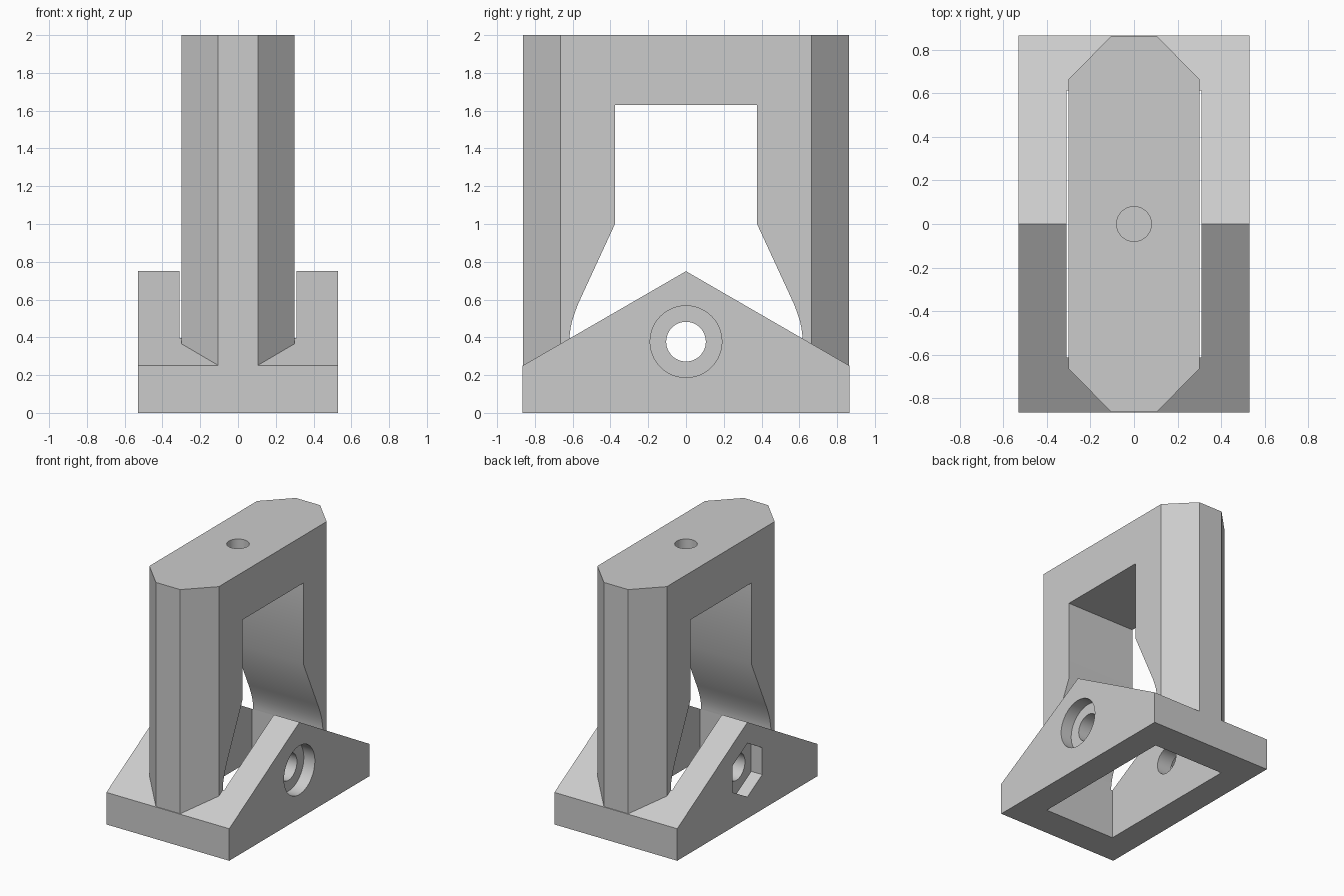
import bpy, bmesh, math
from mathutils import Vector

if "Cube" in bpy.data.objects:
    bpy.data.objects.remove(bpy.data.objects["Cube"], do_unlink=True)

grey = bpy.data.materials.new("light grey")
grey.use_nodes = True
colour = (0.6, 0.6, 0.6, 1)
grey.diffuse_color = colour
grey.node_tree.nodes["Principled BSDF"].inputs["Base Color"].default_value = colour


def prism(name, points, axis, start, end):
    """Extrude a 2D outline along x (points are y, z) or z (points are x, y)."""
    bm = bmesh.new()
    place = (lambda p: (start, *p)) if axis == "x" else (lambda p: (*p, start))
    face = bm.faces.new([bm.verts.new(place(p)) for p in points])
    moved = bmesh.ops.extrude_face_region(bm, geom=[face])["geom"]
    step = Vector((end - start, 0, 0)) if axis == "x" else Vector((0, 0, end - start))
    bmesh.ops.translate(bm, vec=step, verts=[v for v in moved if isinstance(v, bmesh.types.BMVert)])
    bmesh.ops.recalc_face_normals(bm, faces=bm.faces)
    mesh = bpy.data.meshes.new(name)
    bm.to_mesh(mesh)
    bm.free()
    mesh.materials.append(grey)
    obj = bpy.data.objects.new(name, mesh)
    bpy.context.collection.objects.link(obj)
    return obj


def mirrored(half):
    """Close a right-hand half outline with its left-hand copy."""
    return half + [(-a, b) for a, b in reversed(half) if a > 0]


def ring(radius, sides, height=0.0):
    turns = [2 * math.pi * i / sides for i in range(sides)]
    return [(radius * math.sin(t), height + radius * math.cos(t)) for t in turns]


def rectangle(a, b):
    return [(a, -b), (a, b), (-a, b), (-a, -b)]


def cut(obj, cutter):
    bpy.context.view_layer.objects.active = obj
    mod = obj.modifiers.new("cut", "BOOLEAN")
    mod.operation, mod.solver, mod.object = "DIFFERENCE", "EXACT", cutter
    bpy.ops.object.modifier_apply(modifier=mod.name)
    bpy.data.objects.remove(cutter, do_unlink=True)


# Base: gabled block with an open slot, a cross bore, and bolt and nut recesses
W, D, BORE_Z, RECESS = 0.53, 0.865, 0.377, 0.095
base = prism("gabled_base", mirrored([(D, 0), (D, 0.25), (0, 0.75)]), "x", -W, W)
cut(base, prism("slot_cutter", rectangle(0.31, 0.613), "z", -0.2, 1))
cut(base, prism("bore_cutter", ring(0.105, 48, BORE_Z), "x", -1, 1))
cut(base, prism("bolt_head_cutter", ring(0.19, 48, BORE_Z), "x", W - RECESS, 1))
cut(base, prism("nut_cutter", ring(0.21, 6, BORE_Z), "x", -1, RECESS - W))

# Handle: chamfered upright with a flared opening between its two legs
outline = mirrored([(0.105, -0.862), (0.30, -0.664), (0.30, 0.664), (0.105, 0.862)])
handle = prism("upright_handle", outline, "z", 0.1, 2)
flare = [(0.616, 0), (0.616, 0.41), (0.611, 0.45), (0.602, 0.49), (0.589, 0.53),
         (0.574, 0.57), (0.556, 0.61), (0.376, 1.0), (0.376, 1.63)]
cut(handle, prism("opening_cutter", mirrored(flare), "x", -1, 1))
cut(handle, prism("top_hole_cutter", ring(0.08, 40), "z", 1.75, 2.2))

# Smooth the round bores and flares, keep the chamfers crisp
bpy.ops.object.select_all(action="DESELECT")
for obj in (base, handle):
    obj.select_set(True)
bpy.context.view_layer.objects.active = base
bpy.ops.object.shade_smooth_by_angle(angle=math.radians(30))
